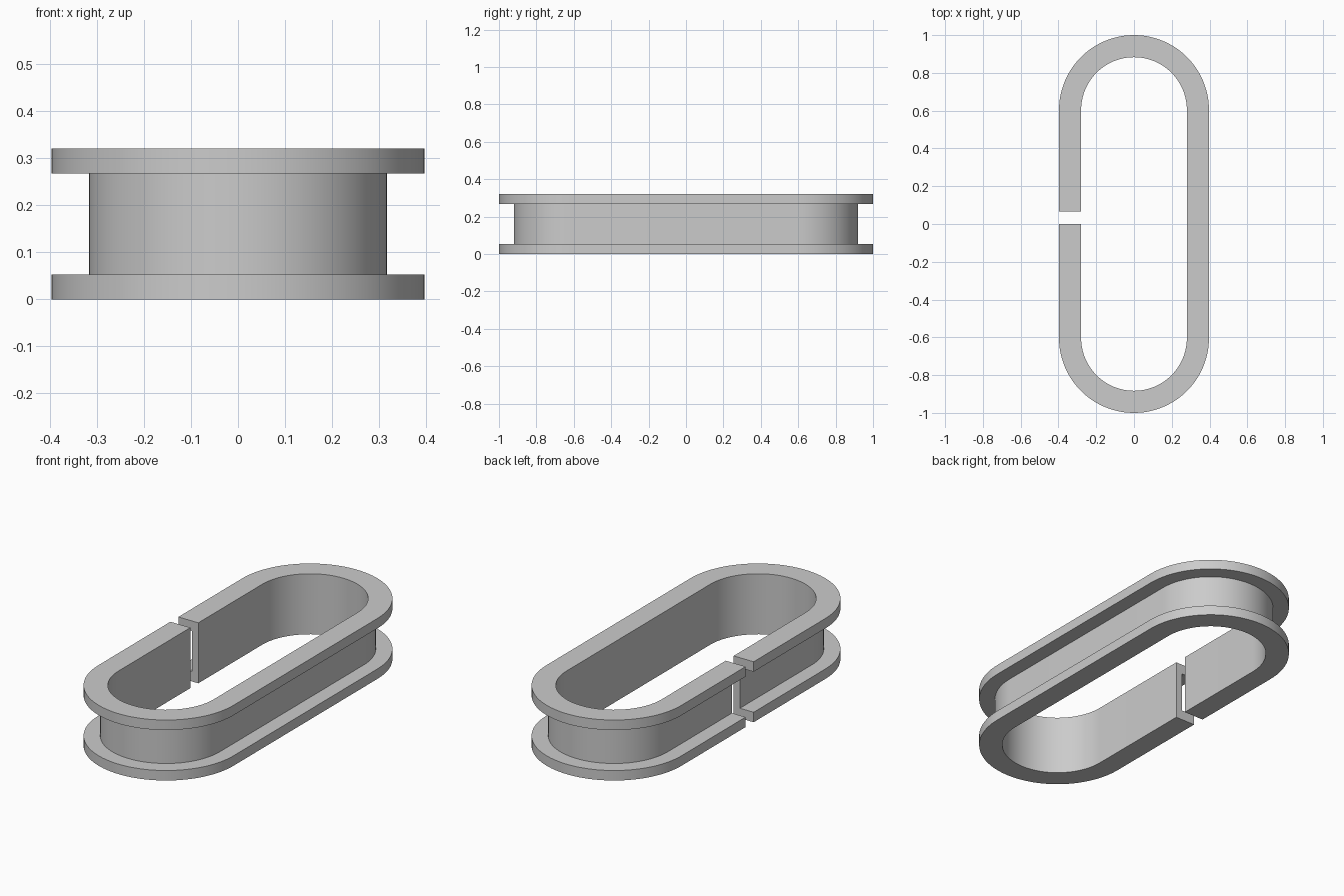
import bpy, bmesh, math

cube = bpy.data.objects.get("Cube")
if cube:
    bpy.data.objects.remove(cube, do_unlink=True)

HEIGHT, FLANGE = 0.321, 0.053
R_IN, R_WALL, R_OUT = 0.28, 0.317, 0.397
HALF = 1 - R_OUT          # half length of the straight sides
GAP = 0.067               # slit in one straight side
STEPS = 48                # segments per half-round end

grey = bpy.data.materials.new("plain_grey")
grey.use_nodes = True
colour = (0.6, 0.6, 0.6, 1)
grey.diffuse_color = colour
grey.node_tree.nodes["Principled BSDF"].inputs["Base Color"].default_value = colour

# Channel section as (distance from centre line, height)
section = [(R_IN, 0), (R_OUT, 0), (R_OUT, FLANGE), (R_WALL, FLANGE),
           (R_WALL, HEIGHT - FLANGE), (R_OUT, HEIGHT - FLANGE),
           (R_OUT, HEIGHT), (R_IN, HEIGHT)]

# Stations around the loop as (centre y, outward angle)
stations = [(GAP, math.pi)]
for end, start in ((HALF, math.pi), (-HALF, 0)):
    stations += [(end, start - math.pi * i / STEPS) for i in range(STEPS + 1)]
stations.append((0, -math.pi))

# Sweep the section from one side of the slit to the other
bm = bmesh.new()
rings = [[bm.verts.new((r * math.cos(a), cy + r * math.sin(a), z)) for r, z in section]
         for cy, a in stations]
n = len(section)
for a, b in zip(rings, rings[1:]):
    for i in range(n):
        j = (i + 1) % n
        bm.faces.new((a[i], a[j], b[j], b[i]))

# Close both ends at the slit
bm.faces.new(rings[0])
bm.faces.new(rings[-1])
bmesh.ops.recalc_face_normals(bm, faces=bm.faces)

mesh = bpy.data.meshes.new("split_flanged_ring")
bm.to_mesh(mesh)
bm.free()
mesh.materials.append(grey)
ring = bpy.data.objects.new("split_flanged_ring", mesh)
bpy.context.collection.objects.link(ring)

bpy.ops.object.select_all(action='DESELECT')
ring.select_set(True)
bpy.context.view_layer.objects.active = ring
bpy.ops.object.shade_smooth_by_angle(angle=math.radians(30))
